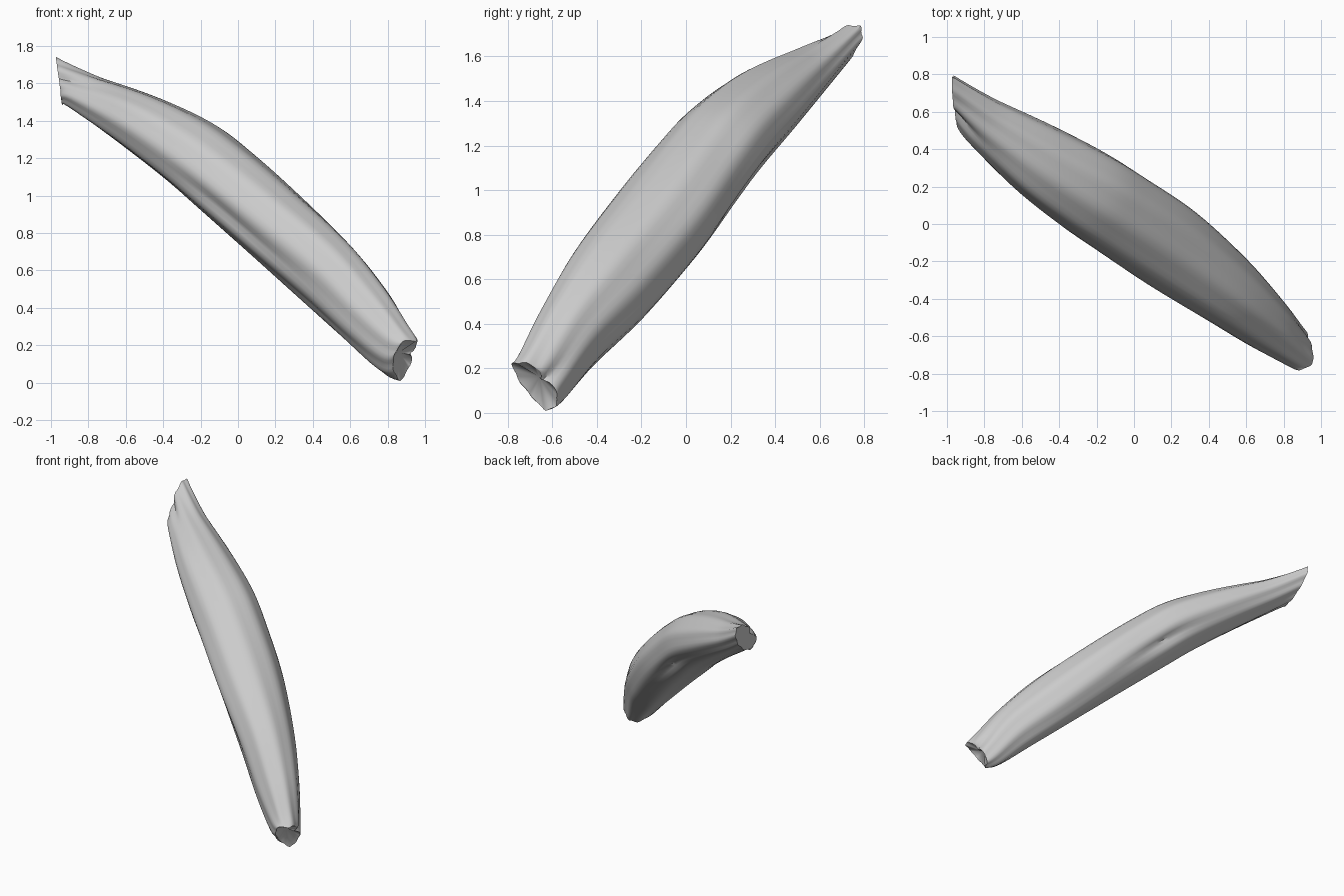
import bpy, bmesh, math
from mathutils import Vector, Matrix

if "Cube" in bpy.data.objects:
    bpy.data.objects.remove(bpy.data.objects["Cube"])

# Long axis of the muscle and the two directions across it
D = Vector((-0.663, 0.502, 0.556)).normalized()
U = Vector((0.604, 0.797, 0)).normalized()
V = D.cross(U).normalized()
if V.z < 0:
    V = -V

# Stations from upper to lower end: centre x, y, z and half-widths at 0, 67, 126 degrees
STATIONS = [
    (-0.955, 0.665, 1.615, 0.095, 0.085, 0.07),
    (-0.798, 0.545, 1.538, 0.135, 0.115, 0.115),
    (-0.525, 0.354, 1.397, 0.195, 0.161, 0.175),
    (-0.268, 0.188, 1.240, 0.226, 0.195, 0.203),
    (-0.075, 0.060, 1.085, 0.232, 0.204, 0.215),
    (0.190, -0.120, 0.851, 0.230, 0.204, 0.225),
    (0.484, -0.341, 0.577, 0.192, 0.197, 0.213),
    (0.691, -0.517, 0.356, 0.149, 0.172, 0.172),
    (0.840, -0.640, 0.176, 0.109, 0.138, 0.148),
    (0.912, -0.695, 0.120, 0.092, 0.112, 0.140),
]
# Creases: angle, station, depth, angular width, length in stations
CREASES = [
    (-35, 3.8, 0.025, 9, 0.8), (195, 4.8, 0.022, 10, 1.0),
    (20, 9.0, 0.045, 18, 0.8), (110, 9.0, 0.02, 10, 1.0),
    (150, 0.4, 0.025, 14, 0.9), (-120, 6.0, 0.012, 10, 1.2),
]
SEG, SUB = 48, 6
SOLVE = Matrix([(1, math.cos(2 * math.radians(a)), math.sin(2 * math.radians(a)))
                for a in (0, 67, 126)]).inverted()


def station(f):
    """Catmull-Rom value at fractional station f."""
    n = len(STATIONS) - 1
    i = min(int(f), n - 1)
    t = f - i
    p = [STATIONS[min(max(k, 0), n)] for k in (i - 1, i, i + 1, i + 2)]
    return [0.5 * (2 * b + (c - a) * t + (2 * a - 5 * b + 4 * c - d) * t * t
                   + (3 * b - a - 3 * c + d) * t ** 3) for a, b, c, d in zip(*p)]


def ring(bm, f):
    """One elliptical cross-section with creases and shaped ends."""
    x, y, z, h0, h1, h2 = station(f)
    A, B, C = SOLVE @ Vector((h0 * h0, h1 * h1, h2 * h2))
    a = math.sqrt(A + B)
    b = C / a
    c = math.sqrt(max(A - B - b * b, 0.0004))
    slant = max(0, 1 - f) ** 1.5
    notch = max(0, f - 8) ** 2
    verts = []
    for k in range(SEG):
        th = 2 * math.pi * k / SEG
        u, v = a * math.cos(th), b * math.cos(th) + c * math.sin(th)
        ang = math.degrees(math.atan2(v, u))
        r = math.hypot(u, v)
        dip = 0.004 * math.sin(9 * th + 0.5 * f)
        for ca, cf, depth, wa, wf in CREASES:
            da = (ang - ca + 180) % 360 - 180
            dip += depth * math.exp(-(da / wa) ** 2 - ((f - cf) / wf) ** 2)
        s = 1 - dip / r
        u, v = u * s, v * s
        along = slant * (u + v) + notch * 0.04 * abs(math.cos(th - 0.3))
        verts.append(bm.verts.new(Vector((x, y, z)) + U * u + V * v + D * along))
    return verts


# Muscle belly: loft through the cross-sections
bm = bmesh.new()
count = (len(STATIONS) - 1) * SUB
rings = [ring(bm, i / SUB) for i in range(count + 1)]
for r0, r1 in zip(rings, rings[1:]):
    for k in range(SEG):
        j = (k + 1) % SEG
        bm.faces.new((r0[k], r0[j], r1[j], r1[k]))

# End faces: flat upper cut and hollow lower cut
for loop, depth in ((rings[0], 0.0), (rings[-1], 0.05)):
    mid = sum((v.co for v in loop), Vector()) / SEG + D * depth
    hub = bm.verts.new(mid)
    for k in range(SEG):
        bm.faces.new((loop[k], loop[(k + 1) % SEG], hub))

bmesh.ops.recalc_face_normals(bm, faces=bm.faces)
mesh = bpy.data.meshes.new("muscle_belly")
bm.to_mesh(mesh)
bm.free()
muscle = bpy.data.objects.new("muscle_belly", mesh)
bpy.context.collection.objects.link(muscle)
bpy.context.view_layer.objects.active = muscle
muscle.select_set(True)
bpy.ops.object.shade_smooth_by_angle(angle=math.radians(40))
